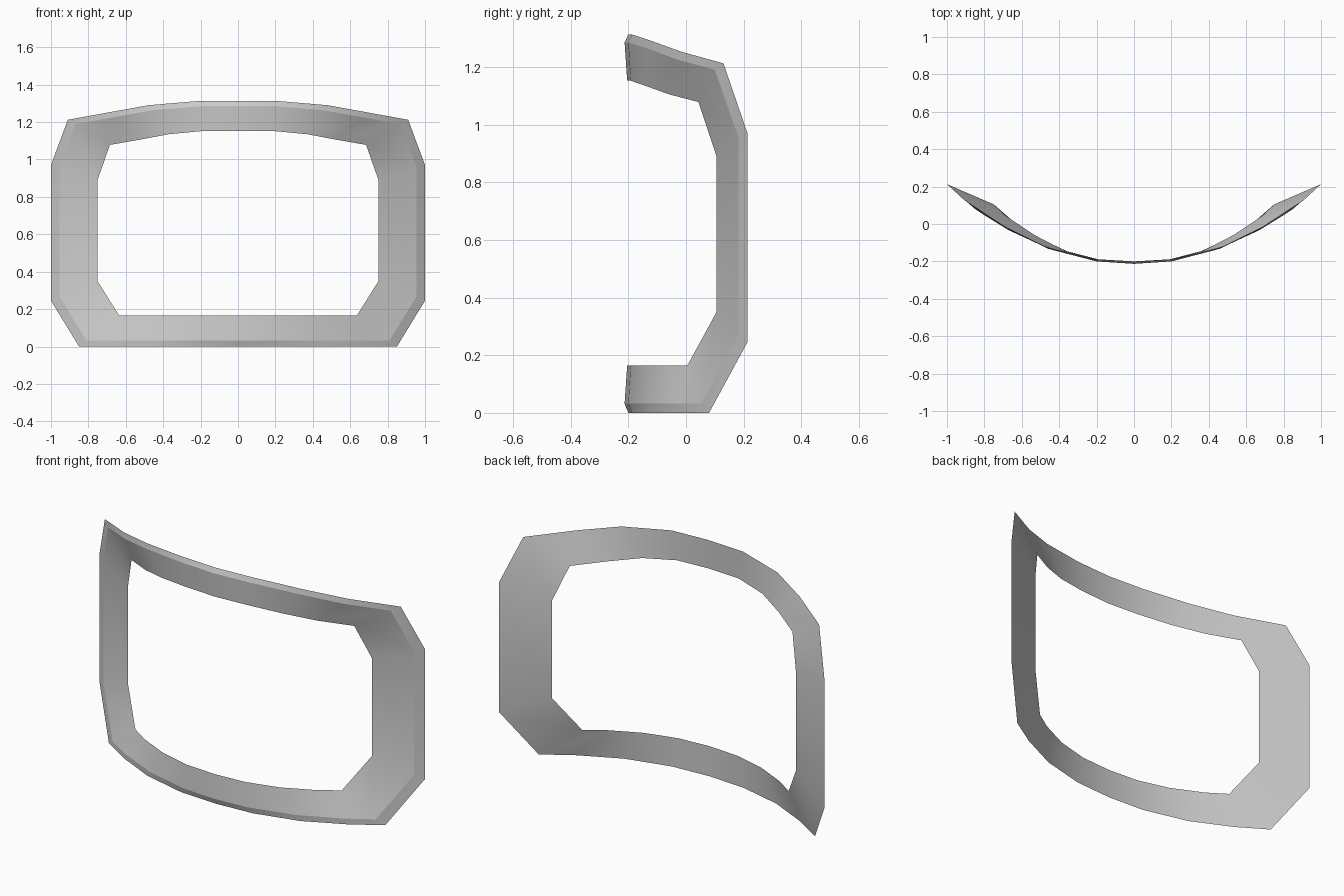
import bpy, bmesh

# Half profiles (x, y, z) running from bottom centre, round the side, to top centre
outer = [(0, -.2, 0), (.22, -.187, 0), (.47, -.125, 0), (.69, -.02, 0), (.85, .08, 0),
         (1, .213, .245), (1, .213, .97),
         (.91, .13, 1.212), (.69, -.015, 1.252), (.48, -.12, 1.29), (.22, -.187, 1.312), (0, -.2, 1.312)]
ridge = [(0, -.213, .032), (.2, -.2, .032), (.45, -.135, .032), (.67, -.033, .032), (.81, .053, .032),
         (.955, .182, .268), (.955, .182, .955),
         (.87, .1, 1.19), (.67, -.03, 1.225), (.46, -.132, 1.263), (.2, -.2, 1.285), (0, -.213, 1.285)]
inner = [(0, -.204, .165), (.18, -.192, .165), (.36, -.145, .165), (.53, -.065, .165), (.635, .005, .165),
         (.75, .105, .348), (.75, .105, .893),
         (.685, .043, 1.078), (.53, -.06, 1.105), (.37, -.143, 1.135), (.19, -.192, 1.152), (0, -.204, 1.152)]


def full_loop(bm, half):
    # Complete a half profile with its mirror image
    pts = half + [(-x, y, z) for x, y, z in reversed(half[1:-1])]
    return [bm.verts.new(p) for p in pts]


# Curved frame: bevelled lip, front band and flat back
bm = bmesh.new()
loops = [full_loop(bm, h) for h in (outer, ridge, inner)]
n = len(loops[0])
for k in range(3):
    a, b = loops[k], loops[(k + 1) % 3]
    for i in range(n):
        j = (i + 1) % n
        bm.faces.new((a[i], a[j], b[j], b[i]))
bmesh.ops.recalc_face_normals(bm, faces=bm.faces)

# Smooth bands, crisp edges along the three loops
for f in bm.faces:
    f.smooth = True
for loop in loops:
    for i in range(n):
        bm.edges.get((loop[i], loop[(i + 1) % n])).smooth = False

mesh = bpy.data.meshes.new("curved_frame")
bm.to_mesh(mesh)
bm.free()
bpy.context.collection.objects.link(bpy.data.objects.new("curved_frame", mesh))
